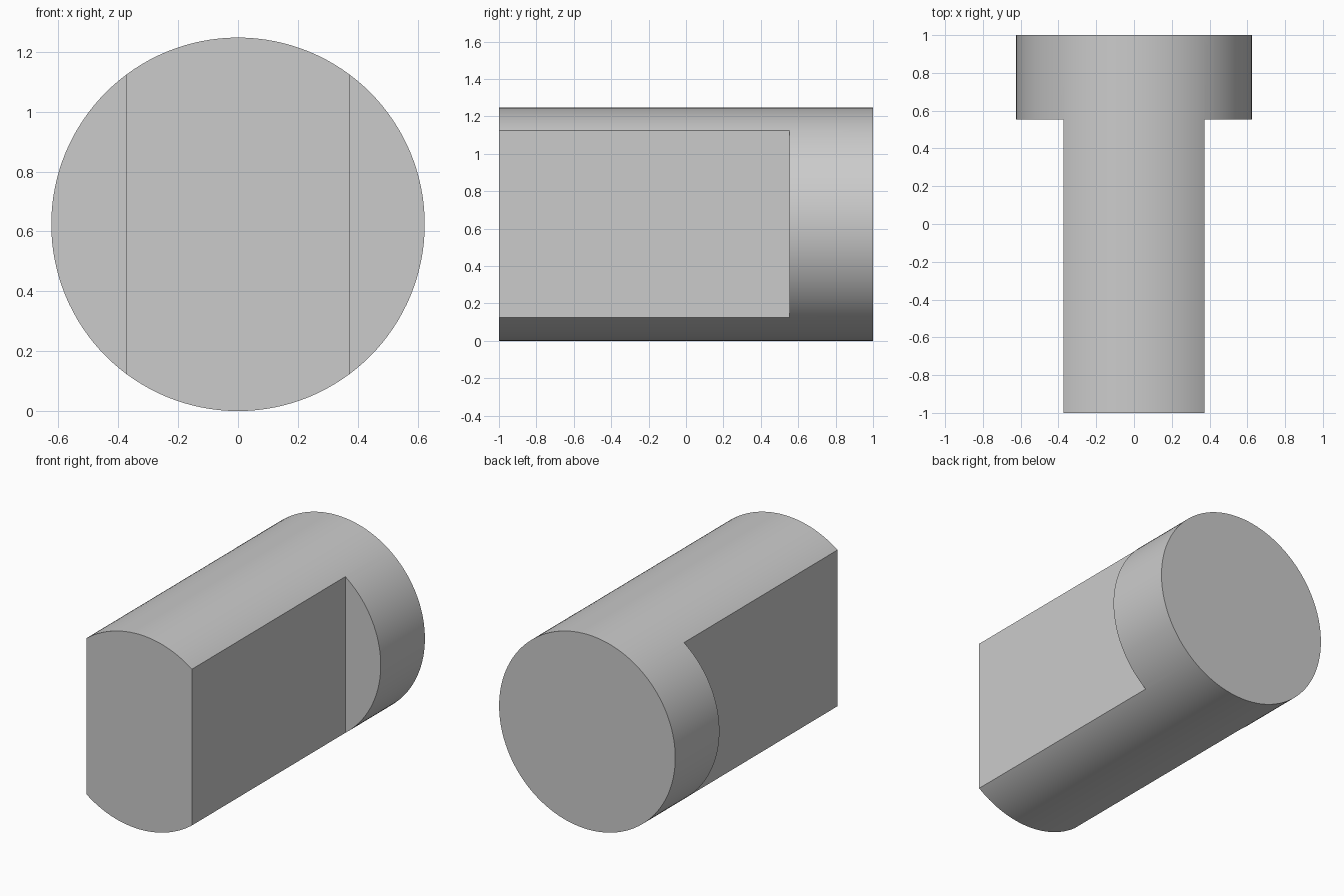
import bpy
from math import pi

if "Cube" in bpy.data.objects:
    bpy.data.objects.remove(bpy.data.objects["Cube"])

R = 0.624        # cylinder radius
FLAT = 0.373     # half width across the flats
STEP = 0.553     # y where the flats end and the round head begins

# Round pin lying along y
bpy.ops.mesh.primitive_cylinder_add(vertices=128, radius=R, depth=2,
                                    location=(0, 0, R), rotation=(pi / 2, 0, 0))
pin = bpy.context.object
pin.name = "flatted_pin"
bpy.ops.object.transform_apply(location=True, rotation=True, scale=True)

# Cut a flat on each side, leaving the full round head at the back
for side, label in ((-1, "left"), (1, "right")):
    front = -1.2
    bpy.ops.mesh.primitive_cube_add(size=1, location=(side * (FLAT + 0.5), (front + STEP) / 2, R))
    cutter = bpy.context.object
    cutter.name = label + "_flat_cutter"
    cutter.scale = (1, STEP - front, 2)
    cutter.hide_render = True
    mod = pin.modifiers.new(label + "_flat", 'BOOLEAN')
    mod.operation = 'DIFFERENCE'
    mod.solver = 'EXACT'
    mod.object = cutter
    bpy.context.view_layer.objects.active = pin
    bpy.ops.object.modifier_apply(modifier=mod.name)
    bpy.data.objects.remove(cutter)

# Smooth round surface with crisp edges
bpy.ops.object.select_all(action='DESELECT')
pin.select_set(True)
bpy.context.view_layer.objects.active = pin
bpy.ops.object.shade_smooth_by_angle(angle=pi / 6)
